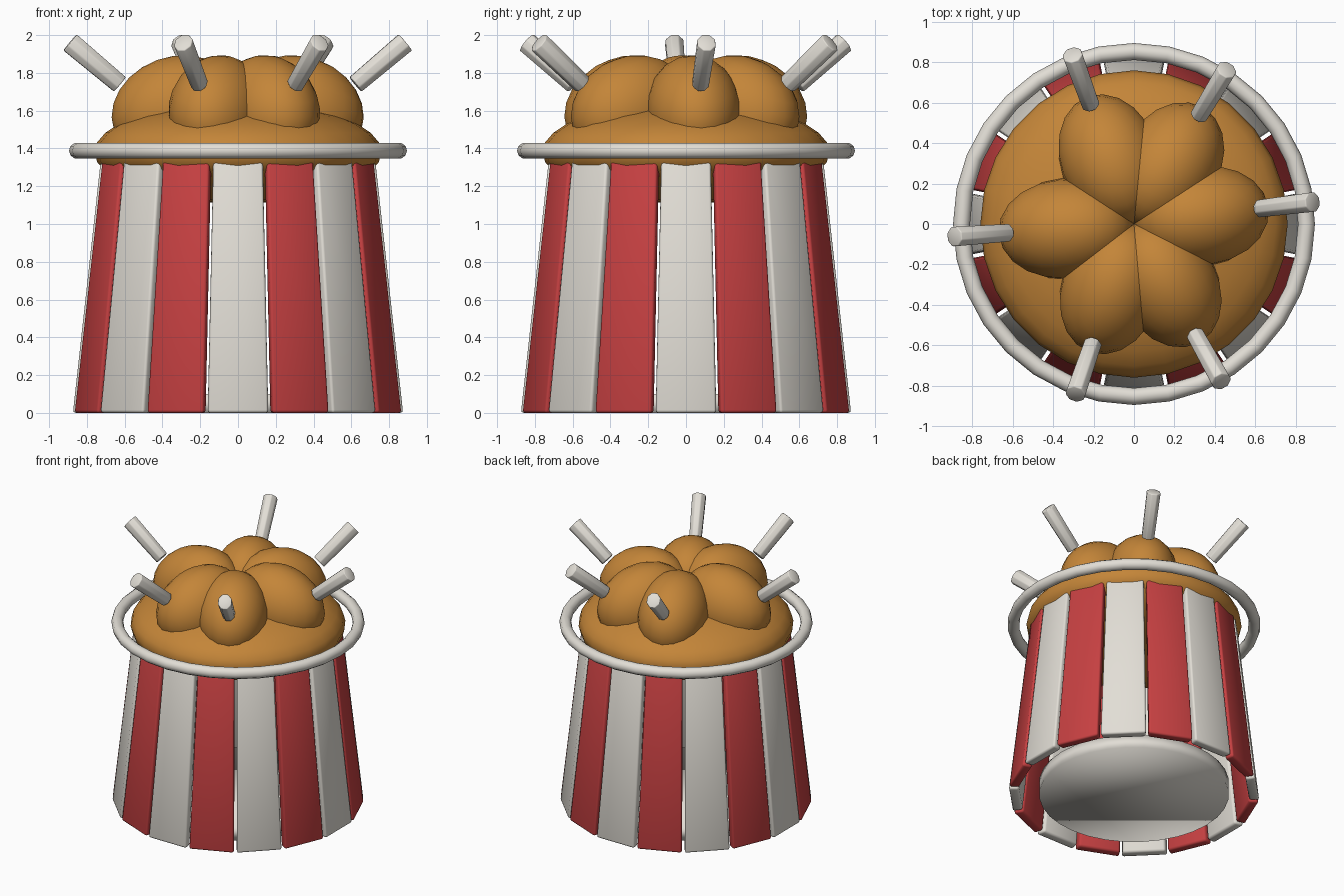
import bpy, bmesh, math
from mathutils import Matrix, Vector

if "Cube" in bpy.data.objects:
    bpy.data.objects.remove(bpy.data.objects["Cube"])


def material(name, rgb):
    m = bpy.data.materials.new(name)
    m.diffuse_color = (*rgb, 1)
    m.use_nodes = True
    m.node_tree.nodes["Principled BSDF"].inputs["Base Color"].default_value = m.diffuse_color
    return m


RED = material("red", (0.57, 0.052, 0.054))
WHITE = material("off_white", (0.76, 0.73, 0.67))
BROWN = material("golden_brown", (0.55, 0.235, 0.04))


def finish(name, bm, mat, bevel=0.0, angle=180):
    bmesh.ops.recalc_face_normals(bm, faces=bm.faces)
    me = bpy.data.meshes.new(name)
    bm.to_mesh(me)
    bm.free()
    me.materials.append(mat)
    ob = bpy.data.objects.new(name, me)
    bpy.context.collection.objects.link(ob)
    if bevel:
        mod = ob.modifiers.new("bevel", "BEVEL")
        mod.width = bevel
        mod.segments = 2
    bpy.ops.object.select_all(action="DESELECT")
    ob.select_set(True)
    bpy.context.view_layer.objects.active = ob
    bpy.ops.object.shade_smooth_by_angle(angle=math.radians(angle))
    return ob


def ellipsoid(name, matrix, mat, u, v):
    bm = bmesh.new()
    bmesh.ops.create_uvsphere(bm, u_segments=u, v_segments=v, radius=1, matrix=matrix)
    return finish(name, bm, mat)


def spin(a):
    return Matrix.Rotation(math.radians(a), 4, "Z")


def place(x, z, a):
    return spin(a) @ Matrix.Translation((x, 0, z))


# Bucket wall: sixteen tapered, leaning staves in alternating colours
THICK = 0.07
for i in range(16):
    bm = bmesh.new()
    bmesh.ops.create_cube(bm, size=2)
    for v in bm.verts:
        top = v.co.z > 0
        r = 0.724 if top else 0.874
        half = 0.133 if top else 0.163
        if v.co.x < 0:
            r -= THICK
            half -= 0.012
        v.co = Vector((r, half * v.co.y, 1.36 if top else 0.0))
    bm.transform(spin(i * 22.5))
    finish(f"bucket_stave_{i + 1}", bm, RED if i % 2 else WHITE, bevel=0.015)

# Thick base disc inside the hollow bucket
bm = bmesh.new()
bmesh.ops.create_cone(bm, cap_ends=True, segments=32, radius1=0.67, radius2=0.67,
                      depth=0.1, matrix=Matrix.Translation((0, 0, 0.05)))
finish("bucket_base", bm, WHITE)

# Rim ring floating around the top
bpy.ops.mesh.primitive_torus_add(major_segments=32, minor_segments=10,
                                 major_radius=0.853, minor_radius=0.042,
                                 location=(0, 0, 1.388))
ring = bpy.context.object
ring.name = "rim_ring"
ring.data.materials.append(WHITE)
bpy.ops.object.shade_smooth_by_angle(angle=math.radians(80))

# Flattened mound of food
ellipsoid("food_mound", Matrix.Translation((0, 0, 1.38)) @ Matrix.Diagonal((0.76, 0.76, 0.27, 1)),
          BROWN, 28, 16)

# Six pieces, each with a bone sticking out
for i, a in enumerate((7, 59, 110, 184, 251, 299)):
    m = (place(0.335, 1.61, a) @ Matrix.Rotation(math.radians(20), 4, "Y")
         @ Matrix.Diagonal((0.343, 0.25, 0.275, 1)))
    ellipsoid(f"food_piece_{i + 1}", m, BROWN, 20, 12)

    bm = bmesh.new()
    bmesh.ops.create_cone(bm, cap_ends=True, segments=8, radius1=0.053, radius2=0.059, depth=0.345)
    bm.transform(place(0.759, 1.85, a) @ Matrix.Rotation(math.radians(50), 4, "Y")
                 @ Matrix.Diagonal((1, 0.88, 1, 1)) @ spin(22.5))
    finish(f"bone_{i + 1}", bm, WHITE, bevel=0.006)
